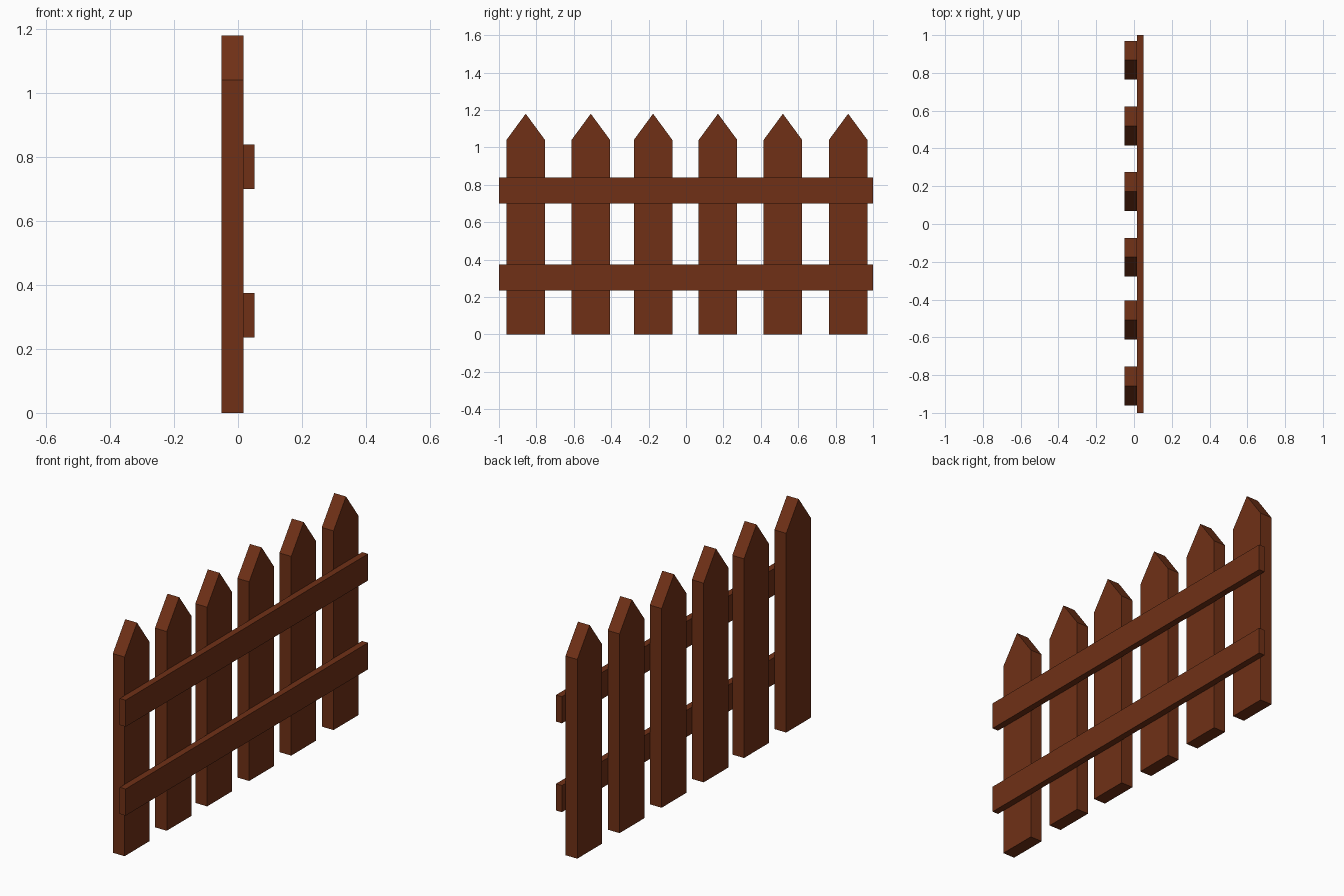
import bpy
import bmesh

if "Cube" in bpy.data.objects:
    bpy.data.objects.remove(bpy.data.objects["Cube"])

wood = bpy.data.materials.new("brown_wood")
wood.diffuse_color = (0.16, 0.03, 0.008, 1)
wood.use_nodes = True
wood.node_tree.nodes["Principled BSDF"].inputs["Base Color"].default_value = wood.diffuse_color


def extrude_profile(name, profile, x0, x1):
    """Closed (y, z) outline extruded along x from x0 to x1."""
    bm = bmesh.new()
    face = bm.faces.new([bm.verts.new((x0, y, z)) for y, z in profile])
    new = bmesh.ops.extrude_face_region(bm, geom=[face])["geom"]
    verts = [v for v in new if isinstance(v, bmesh.types.BMVert)]
    bmesh.ops.translate(bm, verts=verts, vec=(x1 - x0, 0, 0))
    bmesh.ops.recalc_face_normals(bm, faces=bm.faces)
    mesh = bpy.data.meshes.new(name)
    bm.to_mesh(mesh)
    bm.free()
    mesh.materials.append(wood)
    obj = bpy.data.objects.new(name, mesh)
    bpy.context.collection.objects.link(obj)
    return obj


BACK, JOINT, FRONT = -0.051, 0.017, 0.051

# Pointed pickets, slightly uneven spacing
HALF, SHOULDER, TIP = 0.103, 1.04, 1.18
for i, y in enumerate((-0.857, -0.509, -0.176, 0.171, 0.518, 0.867)):
    outline = [(-HALF, 0), (HALF, 0), (HALF, SHOULDER), (0, TIP), (-HALF, SHOULDER)]
    picket = extrude_profile(f"picket_{i + 1}", outline, BACK, JOINT)
    picket.location.y = y

# Two horizontal rails across one side of the pickets
for name, z0, z1 in (("lower_rail", 0.236, 0.375), ("upper_rail", 0.70, 0.839)):
    extrude_profile(name, [(-1, z0), (1, z0), (1, z1), (-1, z1)], JOINT, FRONT)
